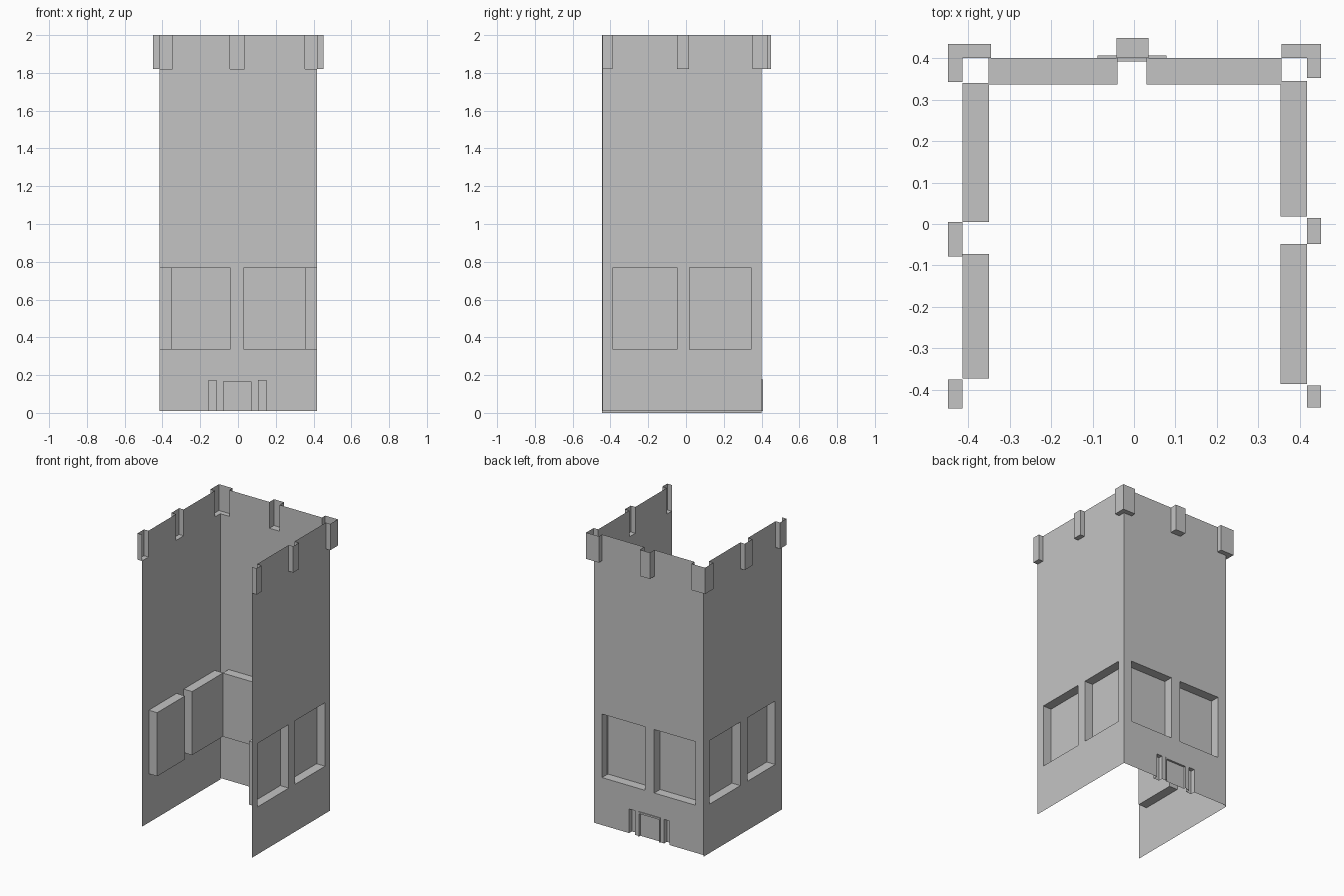
import bpy, bmesh
from mathutils import Vector

cube = bpy.data.objects.get("Cube")
if cube:
    bpy.data.objects.remove(cube, do_unlink=True)

stone = bpy.data.materials.new("grey_stone")
stone.use_nodes = True
colour = (0.55, 0.55, 0.55, 1)
stone.diffuse_color = colour
stone.node_tree.nodes["Principled BSDF"].inputs["Base Color"].default_value = colour

TOP, LEDGE = 2.0, 1.82       # wall top and underside of the parapet blocks
SILL, HEAD = 0.335, 0.77     # window recess heights
OUT, DEEP = 0.034, -0.064    # block projection and recess depth


def block(u0, u1, d=OUT):
    return (u0, u1, LEDGE, TOP, d)


def window(u0, u1):
    return (u0, u1, SILL, HEAD, DEEP)


def wall(name, place, start, end, base, reliefs, corners):
    """Thin wall sheet; each relief rectangle is pushed in or out along the wall normal."""
    us = sorted({start, end} | {u for r in reliefs for u in r[:2]})
    zs = sorted({base, TOP} | {z for r in reliefs for z in r[2:4]})
    bm = bmesh.new()

    def depth(i, j):
        if i < 0 or i > len(us) - 2:
            return 0.0
        u, z = (us[i] + us[i + 1]) / 2, (zs[j] + zs[j + 1]) / 2
        d = 0.0
        for u0, u1, z0, z1, value in reliefs:
            if u0 < u < u1 and z0 < z < z1:
                d = value
        return d

    def point(u, z, d):
        # Projecting blocks at shared corners are mitred to meet the next wall
        shift = max(d, 0) if u in corners else 0
        return place(u + (shift if u > 0 else -shift), z, d)

    def face(*corners_uzd):
        bm.faces.new([bm.verts.new(point(*c)) for c in corners_uzd])

    nu, nz = len(us) - 1, len(zs) - 1
    for i in range(nu):
        for j in range(nz):
            d = depth(i, j)
            a, b, lo, hi = us[i], us[i + 1], zs[j], zs[j + 1]
            face((a, lo, d), (b, lo, d), (b, hi, d), (a, hi, d))
            if j + 1 < nz and depth(i, j + 1) != d:
                e = depth(i, j + 1)
                face((a, hi, d), (b, hi, d), (b, hi, e), (a, hi, e))
    for i in range(nu + 1):
        for j in range(nz):
            d, e, u = depth(i - 1, j), depth(i, j), us[i]
            if d != e and u not in corners:
                lo, hi = zs[j], zs[j + 1]
                face((u, lo, d), (u, hi, d), (u, hi, e), (u, lo, e))

    bmesh.ops.remove_doubles(bm, verts=bm.verts, dist=0.0005)
    bmesh.ops.dissolve_limit(bm, angle_limit=0.01, verts=bm.verts, edges=bm.edges)
    bmesh.ops.recalc_face_normals(bm, faces=bm.faces)
    outward = Vector(place(0, 0, 1)) - Vector(place(0, 0, 0))
    if sum(f.normal.dot(outward) * f.calc_area() for f in bm.faces) < 0:
        bmesh.ops.reverse_faces(bm, faces=bm.faces)
    mesh = bpy.data.meshes.new(name)
    bm.to_mesh(mesh)
    bm.free()
    mesh.materials.append(stone)
    bpy.context.collection.objects.link(bpy.data.objects.new(name, mesh))


# Side walls, open at the front
wall("left_wall", lambda u, z, d: (0.418 + d, u, z), -0.443, 0.401, 0.01,
     [window(-0.387, -0.048), window(0.018, 0.345),
      block(-0.443, -0.39), block(-0.048, 0.015), block(0.353, 0.401)], {0.401})
wall("right_wall", lambda u, z, d: (-0.415 - d, u, z), -0.446, 0.401, 0.0,
     [window(-0.373, -0.072), window(0.005, 0.341),
      block(-0.446, -0.376), block(-0.078, 0.005), block(0.343, 0.401)], {0.401})

# Back wall with a framed door between two narrow slots
wall("back_wall", lambda u, z, d: (u, 0.401 + d, z), -0.415, 0.418, 0.01,
     [window(-0.352, -0.04), window(0.03, 0.356),
      block(-0.415, -0.346), block(-0.042, 0.035, 0.049), block(0.356, 0.418),
      (-0.157, -0.115, 0.01, 0.175, -0.03), (0.106, 0.15, 0.01, 0.175, -0.03),
      (-0.088, 0.079, 0.01, 0.178, 0.006), (-0.08, 0.071, 0.01, 0.166, -0.008)],
     {-0.415, 0.418})
